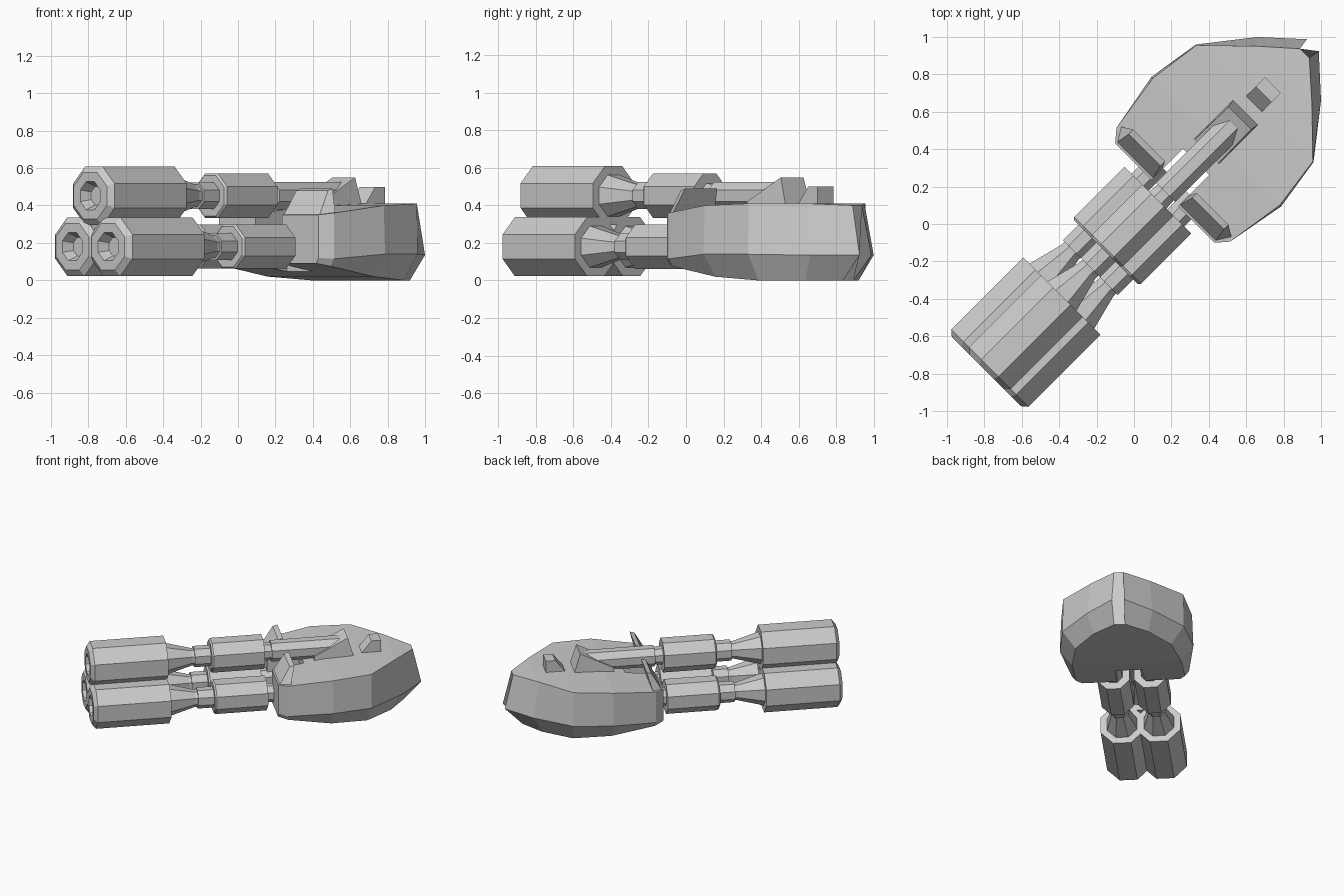
import bpy, bmesh
from math import cos, sin, pi, radians
from mathutils import Matrix

if "Cube" in bpy.data.objects:
    bpy.data.objects.remove(bpy.data.objects["Cube"])

ROT = Matrix.Rotation(radians(45), 4, 'Z')  # local u axis runs from muzzles to tail


def make(name, verts, faces):
    me = bpy.data.meshes.new(name)
    me.from_pydata(verts, [], faces)
    bm = bmesh.new()
    bm.from_mesh(me)
    bmesh.ops.remove_doubles(bm, verts=bm.verts, dist=1e-5)
    bmesh.ops.recalc_face_normals(bm, faces=bm.faces)
    bm.transform(ROT)
    bm.to_mesh(me)
    bm.free()
    ob = bpy.data.objects.new(name, me)
    bpy.context.collection.objects.link(ob)
    return ob


def lathe(name, profile, v, z, n=8):
    """Octagonal tube along u; radii are measured to the flats."""
    verts, faces = [], []
    for u, r in profile:
        r /= cos(pi / n)
        verts += [(u, v + r * cos((k + .5) * 2 * pi / n),
                   z + r * sin((k + .5) * 2 * pi / n)) for k in range(n)]
    for i in range(len(profile) - 1):
        for k in range(n):
            a, b = i * n + k, i * n + (k + 1) % n
            faces.append((a, b, b + n, a + n))
    m = len(verts) - n
    faces += [tuple(range(n)), tuple(range(m, m + n))]
    return make(name, verts, faces)


def prism(name, profile, sides):
    """Extrude a (u, z) profile across v; sides gives (v0, v1) per point."""
    n = len(profile)
    verts = [(u, s[0], z) for (u, z), s in zip(profile, sides)]
    verts += [(u, s[1], z) for (u, z), s in zip(profile, sides)]
    faces = [tuple(range(n)), tuple(range(n, 2 * n))]
    faces += [(i, (i + 1) % n, (i + 1) % n + n, i + n) for i in range(n)]
    return make(name, verts, faces)


# three stepped barrels, two below and one above
barrel = [(-1.06, .05), (-1.117, .075), (-1.117, .125), (-1.09, .157),
          (-.545, .157), (-.545, .11), (-.35, .06), (-.33, .06), (-.33, .072),
          (-.212, .072), (-.212, .108), (-.20, .118), (.18, .118), (.18, .065)]
for name, v in (("lower_barrel_left", .135), ("lower_barrel_right", -.135)):
    lathe(name, barrel + [(.32, .065)], v, .18)
lathe("upper_barrel", barrel + [(.24, .06), (.24, .073), (.79, .073)], 0, .452)

# hull: half-outline stations of (u, v, z) at bottom, middle and top
stations = [
    ((.233, .36, .09), (.233, .375, .12), (.233, .375, .35)),
    ((.30, .40, .075), (.297, .43, .115), (.297, .43, .36)),
    ((.622, .40, .02), (.622, .49, .14), (.622, .48, .40)),
    ((.90, .35, 0), (.912, .445, .14), (.912, .44, .41)),
    ((1.10, .20, 0), (1.174, .24, .135), (1.13, .215, .41)),
    ((1.22, .04, 0), (1.352, .045, .135), (1.29, .035, .40)),
]
verts, faces = [], []
for s in stations:
    verts += list(s) + [(u, -v, z) for u, v, z in reversed(s)]
for i in range(len(stations) - 1):
    for k in range(6):
        a, b = i * 6 + k, i * 6 + (k + 1) % 6
        faces.append((a, b, b + 6, a + 6))
last = 6 * (len(stations) - 1)
faces += [tuple(range(6)), tuple(range(last, last + 6))]
hull = make("hull", verts, faces)

# notch in the front of the hull
cutter = prism("notch_cutter", [(.1, -.2), (.47, -.2), (.47, .7), (.1, .7)],
               [(-.1, .1)] * 4)
cutter.hide_render = True
cutter.hide_viewport = True
mod = hull.modifiers.new("notch", 'BOOLEAN')
mod.operation = 'DIFFERENCE'
mod.solver = 'EXACT'
mod.object = cutter

# swept-back collar fins on either side of the notch
for name, m in (("collar_fin_left", 1), ("collar_fin_right", -1)):
    prism(name, [(.233, .33), (.32, .48), (.355, .49), (.31, .33)],
          [(m * .10, m * .375), (m * .12, m * .36),
           (m * .12, m * .36), (m * .10, m * .43)])

# ramp housing that receives the upper barrel
prism("barrel_housing", [(.55, .38), (.55, .42), (.80, .55), (.85, .38)],
      [(-.095, .095), (-.09, .09), (-.085, .085), (-.095, .095)])

# small wedge sight on the rear deck
prism("rear_sight", [(.90, .40), (.98, .50), (1.05, .50), (1.05, .40)],
      [(-.06, .06)] * 4)
